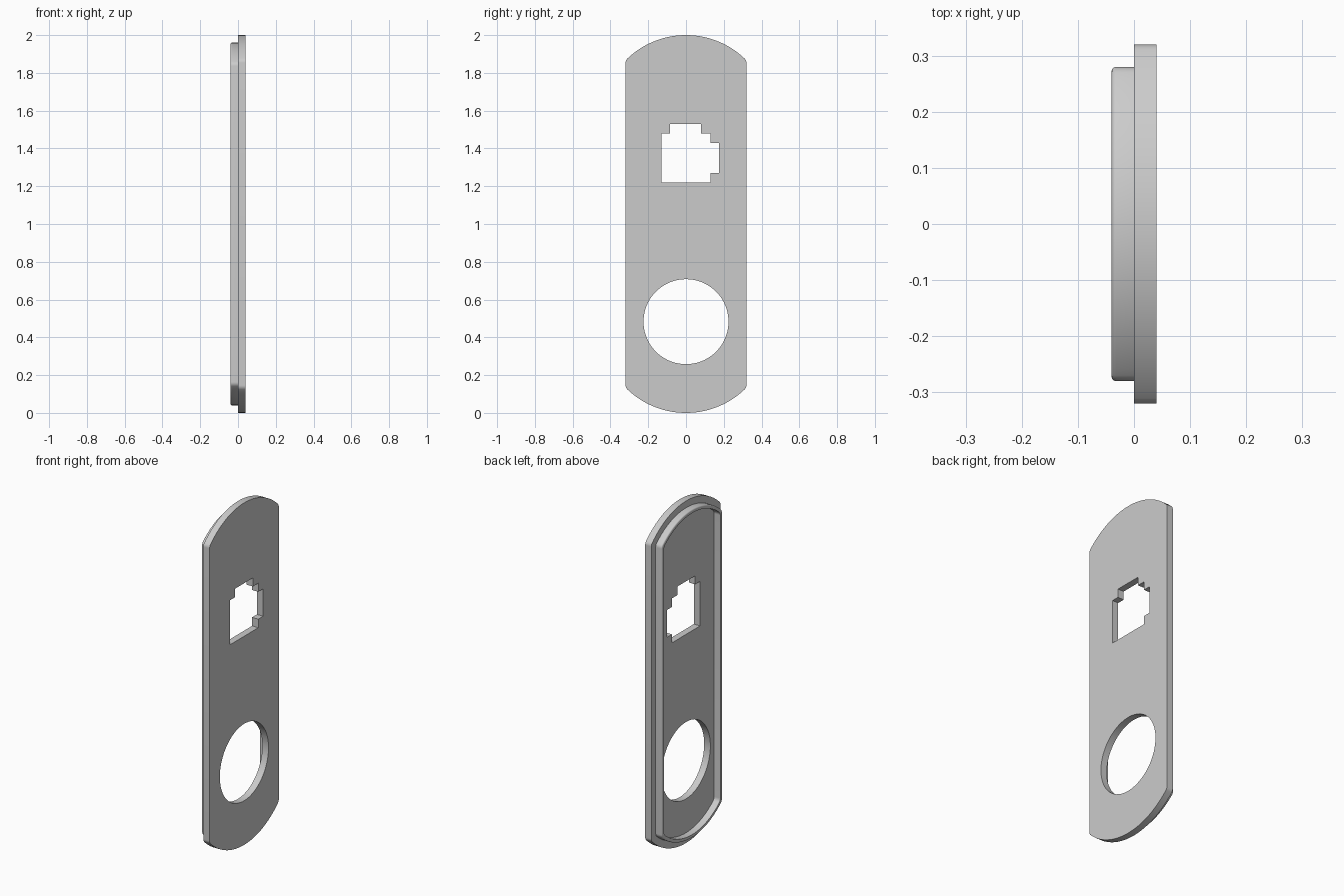
import bpy, bmesh
from math import sin, cos, pi, atan2, sqrt

if "Cube" in bpy.data.objects:
    bpy.data.objects.remove(bpy.data.objects["Cube"], do_unlink=True)

HALF_WIDTH, END_RADIUS, MID_Z = 0.32, 0.45, 1.0
FILLET = 0.03

grey = bpy.data.materials.new("plain grey")
grey.use_nodes = True
grey.diffuse_color = (0.6, 0.6, 0.6, 1)
grey.node_tree.nodes["Principled BSDF"].inputs["Base Color"].default_value = grey.diffuse_color


def arc(cy, cz, radius, start, end, steps):
    angles = [start + (end - start) * i / steps for i in range(steps + 1)]
    return [(cy + radius * cos(a), cz + radius * sin(a)) for a in angles]


def outline(inset):
    """Straight-sided plate with arched ends and softened corners, as (y, z)."""
    w, r = HALF_WIDTH - inset - FILLET, END_RADIUS - inset
    dz = sqrt((r - FILLET) ** 2 - w ** 2)
    a = atan2(dz, w)
    centre = 1 - END_RADIUS
    top = arc(w, centre + dz, FILLET, 0, a, 5)
    top += arc(0, centre, r, a, pi - a, 40)[1:-1]
    top += arc(-w, centre + dz, FILLET, pi - a, pi, 5)
    bottom = [(-y, -z) for y, z in top]
    return [(y, z + MID_Z) for y, z in top + bottom]


def add_loop(bm, points, x):
    return [bm.verts.new((x, y, z)) for y, z in points]


def finish(bm, name):
    bmesh.ops.recalc_face_normals(bm, faces=bm.faces)
    mesh = bpy.data.meshes.new(name)
    bm.to_mesh(mesh)
    bm.free()
    mesh.materials.append(grey)
    obj = bpy.data.objects.new(name, mesh)
    bpy.context.collection.objects.link(obj)
    bpy.ops.object.select_all(action="DESELECT")
    obj.select_set(True)
    bpy.context.view_layer.objects.active = obj
    bpy.ops.object.shade_smooth_by_angle(angle=pi / 6)


# Face plate with a stepped socket opening and a round opening
socket = [(-0.13, 1.22), (0.13, 1.22), (0.13, 1.27), (0.175, 1.27),
          (0.175, 1.43), (0.13, 1.43), (0.13, 1.48), (0.08, 1.48),
          (0.08, 1.53), (-0.085, 1.53), (-0.085, 1.48), (-0.13, 1.48)]
round_hole = arc(0, 0.483, 0.225, 0, 2 * pi, 72)[:-1]

bm = bmesh.new()
for points in (outline(0), socket, round_hole):
    ring = add_loop(bm, points, 0)
    for i, v in enumerate(ring):
        bm.edges.new((ring[i - 1], v))
bmesh.ops.triangle_fill(bm, edges=bm.edges[:], use_beauty=True, normal=(1, 0, 0))
extruded = bmesh.ops.extrude_face_region(bm, geom=bm.faces[:], use_keep_orig=True)
moved = [g for g in extruded["geom"] if isinstance(g, bmesh.types.BMVert)]
bmesh.ops.translate(bm, verts=moved, vec=(0.04, 0, 0))
finish(bm, "face_plate")

# Raised rim on the rear, rounded along its outer edge: (inset, x) section
section = [(0.04, 0)]
section += [(0.048 - 0.008 * cos(t), -0.032 - 0.008 * sin(t))
            for t in (0, pi / 8, pi / 4, 3 * pi / 8, pi / 2)]
section += [(0.06, -0.04), (0.06, 0)]

bm = bmesh.new()
rings = [add_loop(bm, outline(inset), x) for inset, x in section]
for a, b in zip(rings, rings[1:]):
    for i in range(len(a)):
        bm.faces.new((a[i - 1], a[i], b[i], b[i - 1]))
# Orient the open strip from a temporary base, then drop the hidden base
base = [bm.faces.new((rings[-1][i - 1], rings[-1][i], rings[0][i], rings[0][i - 1]))
        for i in range(len(rings[0]))]
bmesh.ops.recalc_face_normals(bm, faces=bm.faces)
bmesh.ops.delete(bm, geom=base, context="FACES_ONLY")
finish(bm, "rear_rim")
